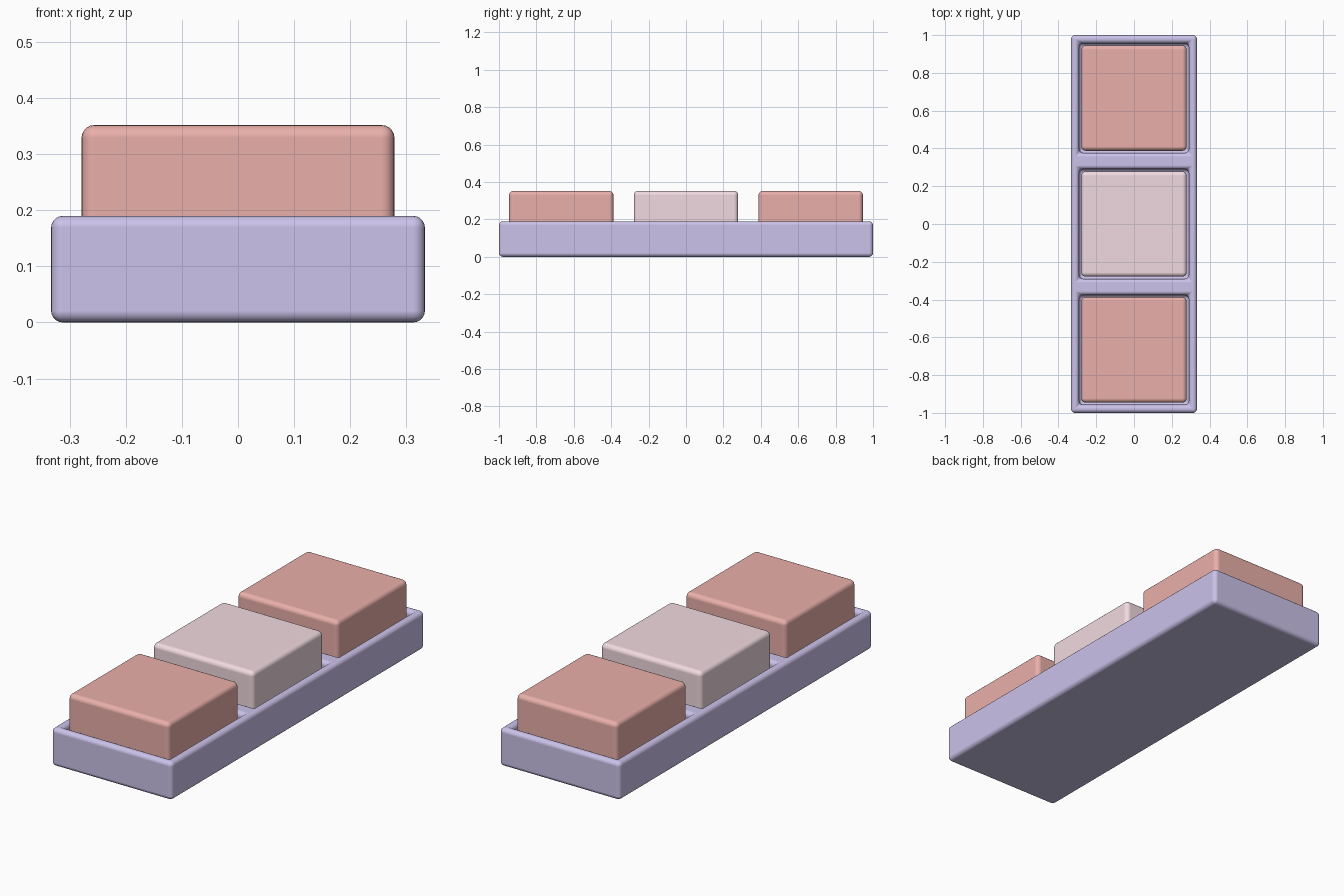
import bpy, bmesh

if "Cube" in bpy.data.objects:
    bpy.data.objects.remove(bpy.data.objects["Cube"])

PITCH = 2 / 3        # spacing of the three cells
POCKET = 0.29        # half width of a pocket
KEY = 0.279          # half width of a block
FLOOR = 0.05
TRAY_TOP = 0.19
KEY_TOP = 0.352


def material(name, rgb):
    m = bpy.data.materials.new(name)
    m.diffuse_color = (*rgb, 1)
    m.use_nodes = True
    m.node_tree.nodes["Principled BSDF"].inputs["Base Color"].default_value = m.diffuse_color
    return m


def finish(bm, name, mat, radius):
    """Turn a bmesh into a smooth object with rounded edges."""
    bmesh.ops.recalc_face_normals(bm, faces=bm.faces[:])
    for f in bm.faces:
        f.smooth = True
    me = bpy.data.meshes.new(name)
    bm.to_mesh(me)
    bm.free()
    me.materials.append(mat)
    ob = bpy.data.objects.new(name, me)
    bpy.context.collection.objects.link(ob)
    bev = ob.modifiers.new("round_edges", "BEVEL")
    bev.width = radius
    bev.segments = 5
    bev.limit_method = 'ANGLE'
    bev.harden_normals = True
    return ob


def tray(mat):
    # grid of wall and pocket cells, thickened, then pockets pushed down
    xs = [-1 / 3, -POCKET, POCKET, 1 / 3]
    ys = [-1] + [c * PITCH + s * POCKET for c in (-1, 0, 1) for s in (-1, 1)] + [1]
    bm = bmesh.new()
    grid = [[bm.verts.new((x, y, 0)) for y in ys] for x in xs]
    for i in range(len(xs) - 1):
        for j in range(len(ys) - 1):
            bm.faces.new((grid[i][j], grid[i + 1][j], grid[i + 1][j + 1], grid[i][j + 1]))
    ext = bmesh.ops.extrude_face_region(bm, geom=bm.faces[:], use_keep_orig=True)["geom"]
    for v in ext:
        if isinstance(v, bmesh.types.BMVert):
            v.co.z = TRAY_TOP
    centres = (-PITCH, 0, PITCH)
    pockets = [f for f in ext if isinstance(f, bmesh.types.BMFace)
               and abs(f.calc_center_median().x) < 0.01
               and min(abs(f.calc_center_median().y - c) for c in centres) < 0.01]
    for f in bmesh.ops.extrude_discrete_faces(bm, faces=pockets)["faces"]:
        for v in f.verts:
            v.co.z = FLOOR
    bmesh.ops.remove_doubles(bm, verts=bm.verts[:], dist=1e-5)
    finish(bm, "tray", mat, 0.021)


def block(name, y, mat):
    bm = bmesh.new()
    bmesh.ops.create_cube(bm, size=1)
    for v in bm.verts:
        v.co = (v.co.x * 2 * KEY, v.co.y * 2 * KEY + y,
                KEY_TOP if v.co.z > 0 else FLOOR)
    finish(bm, name, mat, 0.023)


purple = material("purple", (0.60, 0.54, 0.82))
red = material("red", (0.82, 0.43, 0.40))
pink = material("pink", (0.88, 0.70, 0.75))

# tray with three square pockets, one block in each
tray(purple)
block("front_block", -PITCH, red)
block("middle_block", 0, pink)
block("back_block", PITCH, red)
